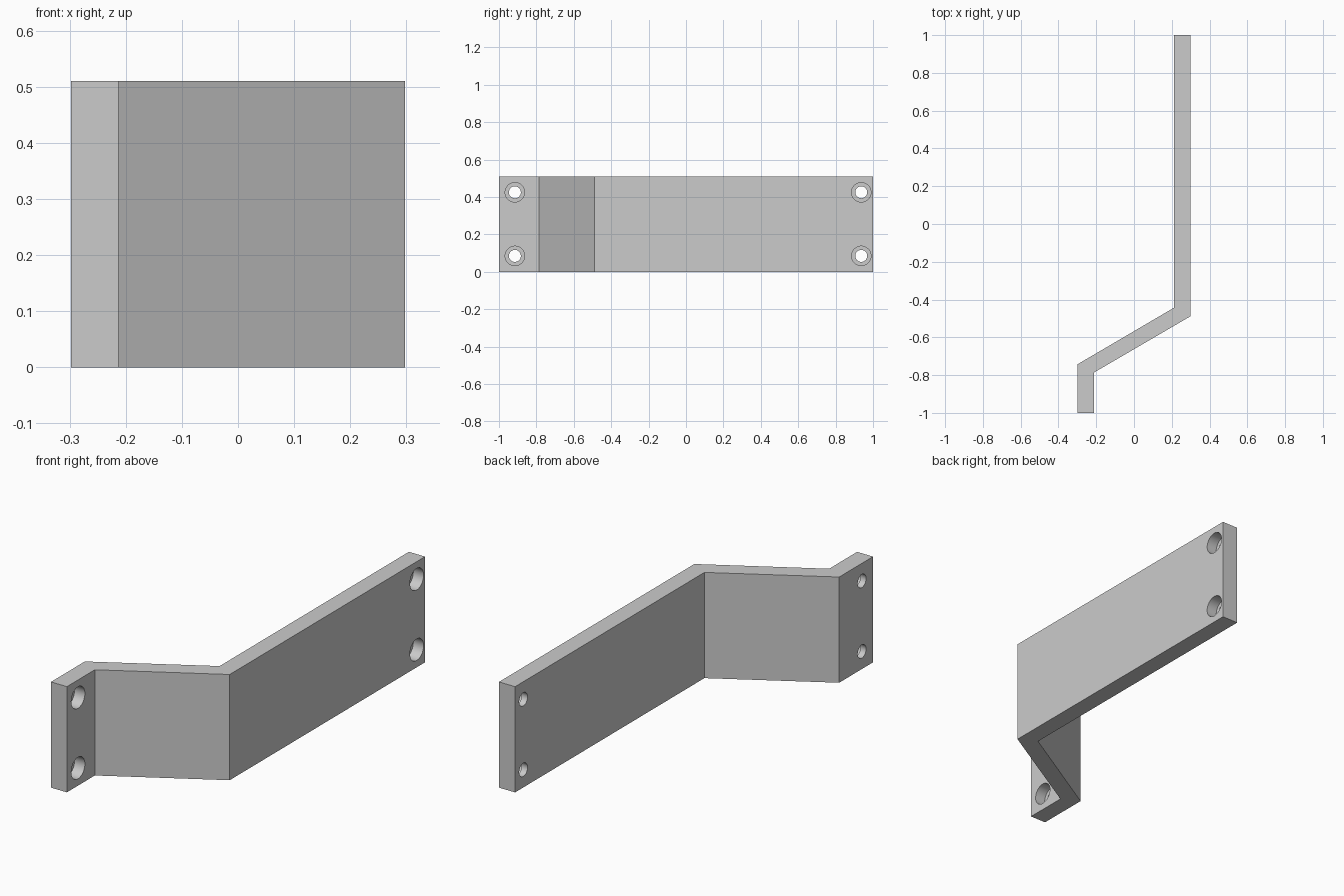
import bpy
import bmesh
from math import pi
from mathutils import Matrix

cube = bpy.data.objects.get("Cube")
if cube:
    bpy.data.objects.remove(cube, do_unlink=True)

HEIGHT = 0.51
HOLE_RADIUS, BORE_RADIUS, BORE_DEPTH = 0.032, 0.052, 0.055

# Plain grey finish
grey = bpy.data.materials.new("plain grey")
grey.use_nodes = True
colour = (0.6, 0.6, 0.6, 1)
grey.diffuse_color = colour
grey.node_tree.nodes["Principled BSDF"].inputs["Base Color"].default_value = colour


def make_object(name, bm):
    bmesh.ops.recalc_face_normals(bm, faces=bm.faces)
    mesh = bpy.data.meshes.new(name)
    bm.to_mesh(mesh)
    bm.free()
    mesh.materials.append(grey)
    obj = bpy.data.objects.new(name, mesh)
    bpy.context.collection.objects.link(obj)
    return obj


# Bent strip: plan profile extruded upwards
profile = [(-0.298, -1), (-0.213, -1), (-0.213, -0.787), (0.298, -0.489),
           (0.298, 1), (0.212, 1), (0.212, -0.443), (-0.298, -0.742)]
bm = bmesh.new()
base = bm.faces.new([bm.verts.new((x, y, 0)) for x, y in profile])
top = bmesh.ops.extrude_face_region(bm, geom=[base])["geom"]
bmesh.ops.translate(bm, vec=(0, 0, HEIGHT),
                    verts=[v for v in top if isinstance(v, bmesh.types.BMVert)])
bracket = make_object("offset_bracket", bm)


# Screw holes, each with a wider recess on the +x face
def drill(name, radius, length, x, y, z):
    bm = bmesh.new()
    place = Matrix.Translation((x, y, z)) @ Matrix.Rotation(pi / 2, 4, "Y")
    bmesh.ops.create_cone(bm, cap_ends=True, segments=40, radius1=radius,
                          radius2=radius, depth=length, matrix=place)
    cutter = make_object(name, bm)
    cutter.hide_render = True
    cut = bracket.modifiers.new(name, "BOOLEAN")
    cut.operation = "DIFFERENCE"
    cut.solver = "EXACT"
    cut.object = cutter
    return cutter


cutters = []
for face_x, y in ((-0.213, -0.915), (0.298, 0.937)):
    for z in (0.085, HEIGHT - 0.085):
        cutters.append(drill("screw_hole", HOLE_RADIUS, 0.3, face_x, y, z))
        cutters.append(drill("recess", BORE_RADIUS, 2 * BORE_DEPTH, face_x, y, z))

# Apply the cuts and discard the cutters
bpy.context.view_layer.objects.active = bracket
bracket.select_set(True)
for cut in list(bracket.modifiers):
    bpy.ops.object.modifier_apply(modifier=cut.name)
for cutter in cutters:
    bpy.data.objects.remove(cutter, do_unlink=True)

bpy.ops.object.shade_smooth_by_angle(angle=pi / 7)
